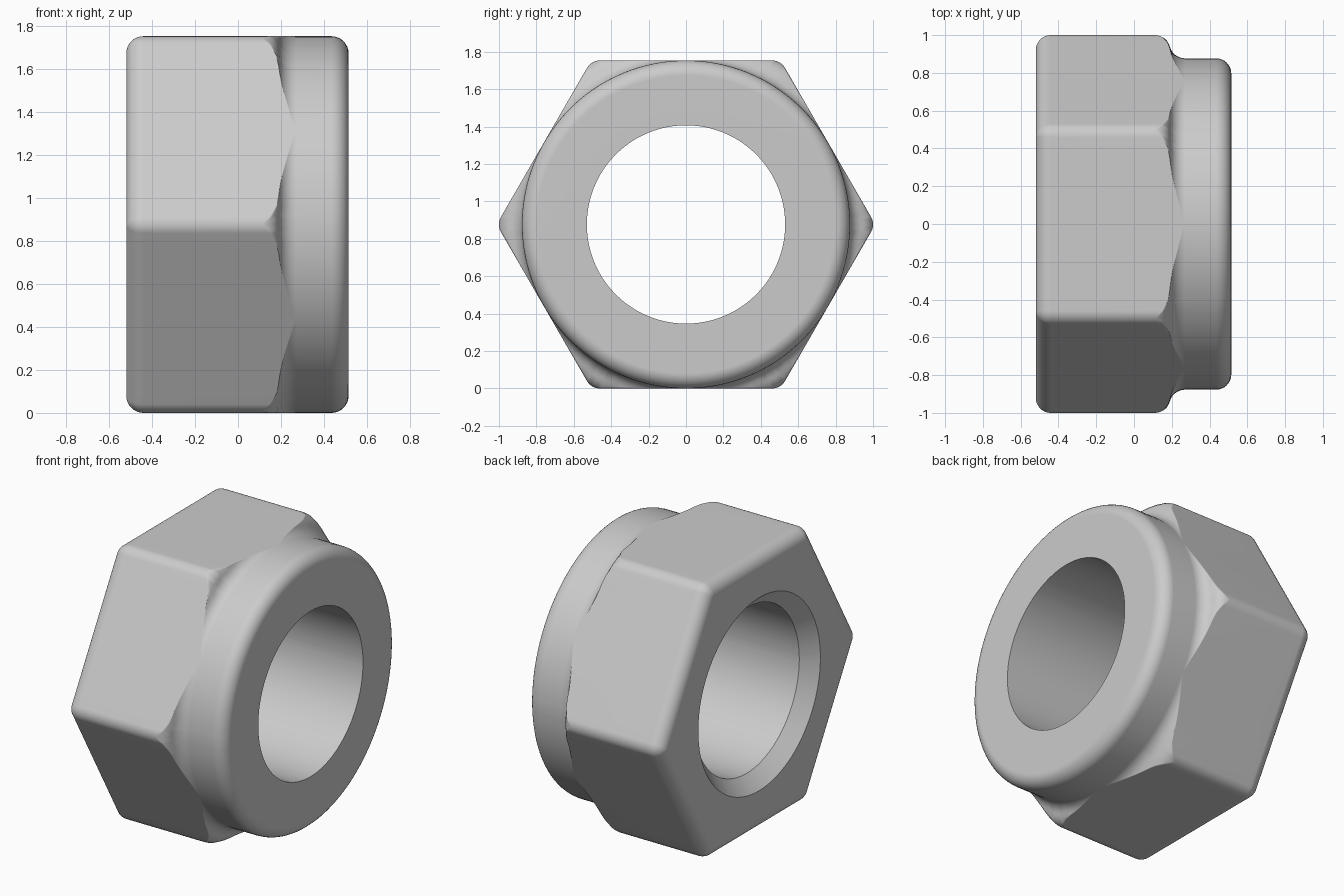
import bpy, bmesh
from math import sin, cos, acos, atan2, hypot, pi, tan

cube = bpy.data.objects.get("Cube")
if cube:
    bpy.data.objects.remove(cube, do_unlink=True)

APOTHEM = 0.877            # half the distance across flats, also the collar radius
CORNER = 1.0               # radius at the rounded hexagon corners
ROUND = 0.08               # edge rounding
BACK, FRONT = -0.52, 0.515
HOLE, CHAMFER = 0.53, 0.088
SHOULDER_START, SHOULDER_END = 0.11, 0.27
SIDE_STEPS, ARC_STEPS = 20, 6

# Shoulder: two tangent arcs forming an S from the corners down to the collar
drop, run = CORNER - APOTHEM, SHOULDER_END - SHOULDER_START
sweep = 2 * atan2(drop, run)
s_radius = run / (2 * sin(sweep))


def shoulder(t):
    if t < 0.5:
        a = 2 * t * sweep
        return SHOULDER_START + s_radius * sin(a), CORNER - s_radius * (1 - cos(a))
    a = 2 * (1 - t) * sweep
    return SHOULDER_END - s_radius * sin(a), APOTHEM + s_radius * (1 - cos(a))


def shoulder_parameter(radius):
    radius = min(max(radius, APOTHEM), CORNER)
    if radius > (APOTHEM + CORNER) / 2:
        return acos(1 - (CORNER - radius) / s_radius) / (2 * sweep)
    return 1 - acos(1 - (radius - APOTHEM) / s_radius) / (2 * sweep)


# Rounded hexagon outline: points of a smaller core plus an outward normal
core = APOTHEM - ROUND
outline = []
for side in range(6):
    mid = pi / 2 + side * pi / 3
    for i in range(SIDE_STEPS + 1):
        a = -pi / 6 + i * pi / 3 / SIDE_STEPS
        outline.append((core * cos(mid) - core * tan(a) * sin(mid),
                        core * sin(mid) + core * tan(a) * cos(mid), mid))
    corner = outline[-1]
    for i in range(1, ARC_STEPS):
        outline.append((corner[0], corner[1], mid + i * pi / 3 / ARC_STEPS))


def hexagon(inset):
    d = ROUND - inset
    return [(y + d * cos(n), z + d * sin(n)) for y, z, n in outline]


full = hexagon(0)
angles = [atan2(z, y) for y, z in full]
reach = [hypot(y, z) for y, z in full]


def circle(x, radius):
    return [(x, radius * cos(a), radius * sin(a)) for a in angles]


# Closed sequence of rings: back edge, hexagon, shoulder, collar, bore, chamfer
rings = []
quarter = [i * pi / 2 / 8 for i in range(9)]
for a in quarter:
    x = BACK + ROUND * (1 - cos(a))
    rings.append([(x, y, z) for y, z in hexagon(ROUND * (1 - sin(a)))])
starts = [shoulder_parameter(r) for r in reach]
for k in range(15):
    ring = []
    for a, t0, r0 in zip(angles, starts, reach):
        x, r = shoulder(t0 + (1 - t0) * k / 14)
        r = min(r, r0)
        ring.append((x, r * cos(a), r * sin(a)))
    rings.append(ring)
for a in quarter:
    rings.append(circle(FRONT - ROUND * (1 - sin(a)), APOTHEM - ROUND * (1 - cos(a))))
rings.append(circle(FRONT, HOLE))
rings.append(circle(BACK + CHAMFER, HOLE))
rings.append(circle(BACK, HOLE + CHAMFER))

bm = bmesh.new()
verts = [[bm.verts.new((x, y, z + APOTHEM)) for x, y, z in ring] for ring in rings]
count = len(outline)
for j in range(len(verts)):
    near, far = verts[j], verts[(j + 1) % len(verts)]
    for i in range(count):
        n = (i + 1) % count
        bm.faces.new((near[i], near[n], far[n], far[i]))
bmesh.ops.remove_doubles(bm, verts=bm.verts, dist=0.0002)
bmesh.ops.recalc_face_normals(bm, faces=bm.faces)

# Smooth everywhere except the crisp rims of the bore
for f in bm.faces:
    f.smooth = True
for e in bm.edges:
    inner = all(hypot(v.co.y, v.co.z - APOTHEM) < HOLE + CHAMFER + 0.02 for v in e.verts)
    if inner and e.calc_face_angle(0) > 0.6:
        e.smooth = False

mesh = bpy.data.meshes.new("hex_nut")
bm.to_mesh(mesh)
bm.free()
nut = bpy.data.objects.new("hex_nut", mesh)
bpy.context.collection.objects.link(nut)
weighted = nut.modifiers.new("flat_face_normals", 'WEIGHTED_NORMAL')
weighted.keep_sharp = True

# Plain grey metal colour
grey = bpy.data.materials.new("light_grey")
grey.use_nodes = True
colour = (0.6, 0.6, 0.6, 1)
grey.diffuse_color = colour
for node in grey.node_tree.nodes:
    if node.type == 'BSDF_PRINCIPLED':
        node.inputs["Base Color"].default_value = colour
mesh.materials.append(grey)
